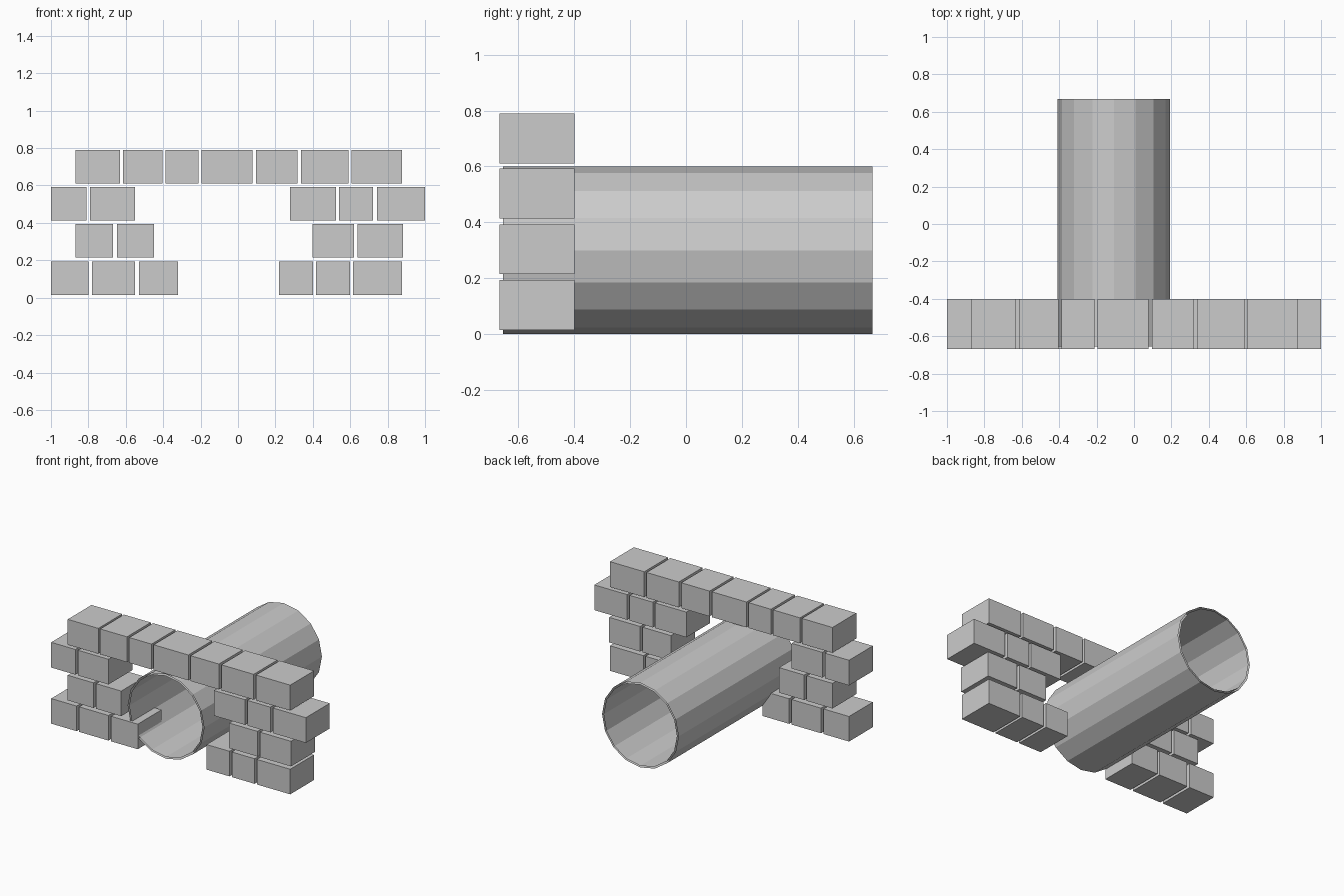
import bpy, bmesh, math

if "Cube" in bpy.data.objects:
    bpy.data.objects.remove(bpy.data.objects["Cube"])

Y_FRONT, Y_BACK = -0.667, -0.40      # wall depth
PIPE_X, PIPE_Z, SIDES = -0.108, 0.30, 16


def make_object(name, bm):
    mesh = bpy.data.meshes.new(name)
    bm.to_mesh(mesh)
    bm.free()
    obj = bpy.data.objects.new(name, mesh)
    bpy.context.collection.objects.link(obj)
    return obj


def brick(name, x0, x1, z0, z1):
    bm = bmesh.new()
    bmesh.ops.create_cube(bm, size=1)
    bmesh.ops.scale(bm, vec=(x1 - x0, Y_BACK - Y_FRONT, z1 - z0), verts=bm.verts)
    bmesh.ops.translate(bm, vec=((x0 + x1) / 2, (Y_FRONT + Y_BACK) / 2, (z0 + z1) / 2),
                        verts=bm.verts)
    return make_object(name, bm)


def tube(name, radius, y0, y1, inward=False):
    # open-ended faceted shell along y
    bm = bmesh.new()
    rings = []
    for y in (y0, y1):
        rings.append([bm.verts.new((PIPE_X + radius * math.cos(math.tau * i / SIDES), y,
                                    PIPE_Z + radius * math.sin(math.tau * i / SIDES)))
                      for i in range(SIDES)])
    a, b = rings
    for i in range(SIDES):
        j = (i + 1) % SIDES
        quad = (a[i], a[j], b[j], b[i])
        bm.faces.new(quad if inward else quad[::-1])
    bm.normal_update()
    return make_object(name, bm)


# Stone wall: each course is (bottom, top, x spans), leaving a gap for the pipe
courses = [
    (0.015, 0.193, [(-1.0, -0.80), (-0.78, -0.55), (-0.53, -0.32),
                    (0.22, 0.40), (0.418, 0.598), (0.615, 0.877)]),
    (0.215, 0.393, [(-0.87, -0.668), (-0.648, -0.45), (0.398, 0.62), (0.64, 0.883)]),
    (0.413, 0.592, [(-1.0, -0.81), (-0.79, -0.55),
                    (0.277, 0.523), (0.54, 0.722), (0.742, 1.0)]),
    (0.61, 0.79, [(-0.87, -0.63), (-0.615, -0.405), (-0.387, -0.212), (-0.195, 0.077),
                  (0.095, 0.317), (0.337, 0.59), (0.608, 0.877)]),
]
for c, (z0, z1, spans) in enumerate(courses, 1):
    for n, (x0, x1) in enumerate(spans, 1):
        brick(f"wall_block_{c}_{n}", x0, x1, z0, z1)

# Drain pipe: outer and inner shells
tube("pipe_outer", 0.30, -0.655, 0.667)
tube("pipe_inner", 0.288, -0.655, 0.667, inward=True)
